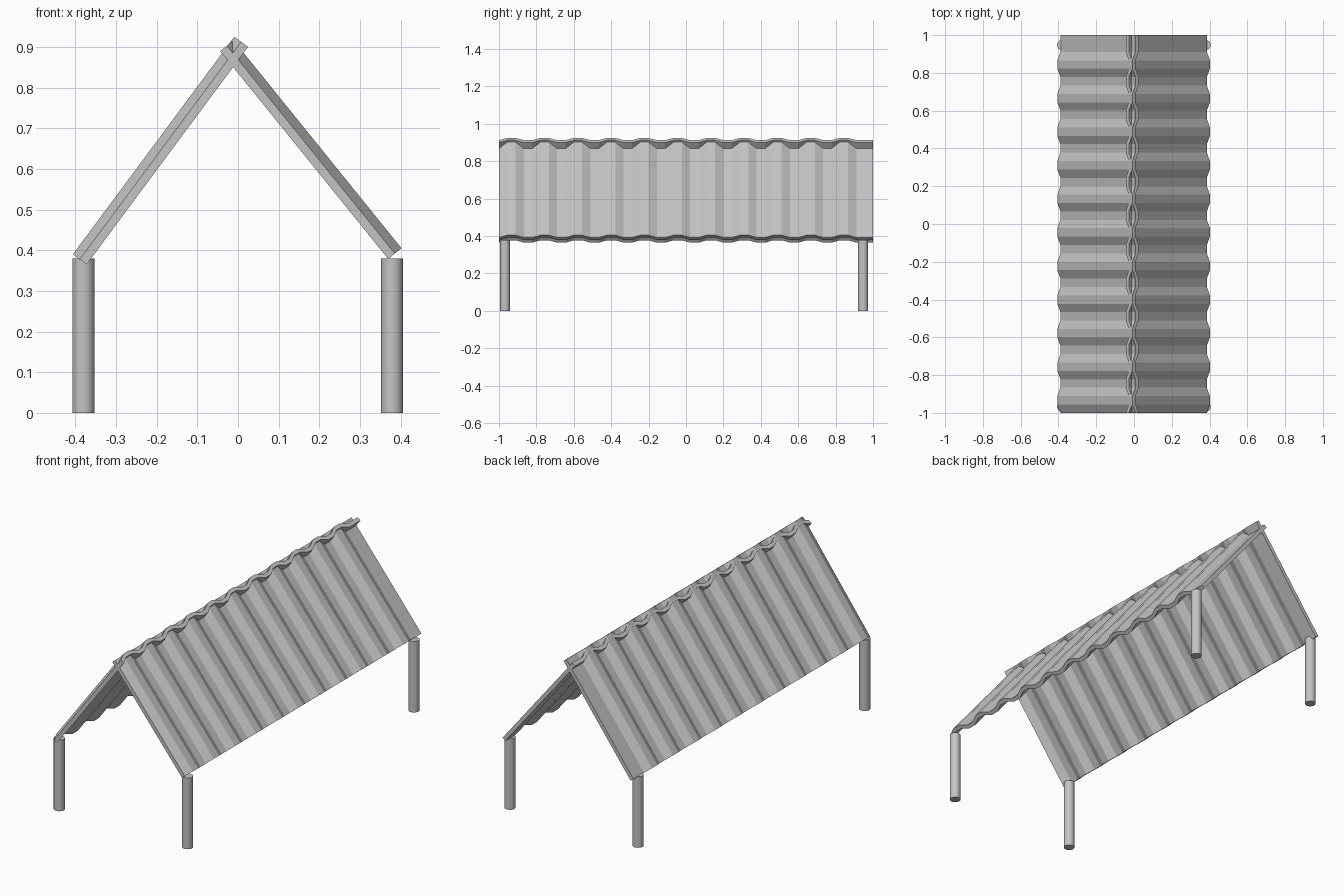
import bpy
import bmesh
from mathutils import Vector

cube = bpy.data.objects.get("Cube")
if cube:
    bpy.data.objects.remove(cube, do_unlink=True)

steel = bpy.data.materials.new("grey steel")
steel.use_nodes = True
colour = (0.55, 0.55, 0.55, 1)
steel.diffuse_color = colour
steel.node_tree.nodes["Principled BSDF"].inputs["Base Color"].default_value = colour

SHEET = 0.021     # sheet thickness
WAVE = 0.021      # corrugation height
STEPS = 45        # flats and slopes along the length


def finish(bm, name):
    bmesh.ops.recalc_face_normals(bm, faces=bm.faces)
    mesh = bpy.data.meshes.new(name)
    bm.to_mesh(mesh)
    bm.free()
    mesh.materials.append(steel)
    obj = bpy.data.objects.new(name, mesh)
    bpy.context.collection.objects.link(obj)
    return obj


def roof_sheet(name, eave, ridge):
    """Corrugated sheet between the outer eave and ridge corners (x, z)."""
    eave, ridge = Vector((eave[0], 0, eave[1])), Vector((ridge[0], 0, ridge[1]))
    slope = (ridge - eave).normalized()
    inward = Vector((slope.z, 0, -slope.x))
    if inward.z > 0:
        inward.negate()
    bm = bmesh.new()
    rings = []
    for i in range(STEPS + 1):
        # Trapezoid wave: rise, crest, fall, trough, with a flat last strip
        crest = i % 4 in (1, 2) and i < STEPS
        outer = 0 if crest else WAVE
        y = Vector((0, -1 + 2 * i / STEPS, 0))
        corners = ((eave, outer), (ridge, outer),
                   (ridge, outer + SHEET), (eave, outer + SHEET))
        rings.append([bm.verts.new(p + y + inward * d) for p, d in corners])
    for a, b in zip(rings, rings[1:]):
        for k in range(4):
            n = (k + 1) % 4
            bm.faces.new((a[k], a[n], b[n], b[k]))
    bm.faces.new(rings[0])
    bm.faces.new(rings[-1])
    return finish(bm, name)


def post(name, x, y, radius=0.027, height=0.38):
    bm = bmesh.new()
    bmesh.ops.create_cone(bm, cap_ends=True, segments=32, radius1=radius,
                          radius2=radius, depth=height)
    bmesh.ops.translate(bm, verts=bm.verts, vec=(x, y, height / 2))
    for face in bm.faces:
        face.smooth = len(face.verts) == 4
    for edge in bm.edges:
        edge.smooth = all(len(f.verts) == 4 for f in edge.link_faces)
    return finish(bm, name)


# Roof sheets crossing at the ridge
roof_sheet("right_roof_sheet", (-0.406, 0.39), (-0.009, 0.925))
roof_sheet("left_roof_sheet", (0.402, 0.405), (-0.011, 0.916))

# Corner posts
for side, x in (("right", -0.38), ("left", 0.379)):
    for end, y in (("front", -0.968), ("back", 0.947)):
        post(f"{end}_{side}_post", x, y)
